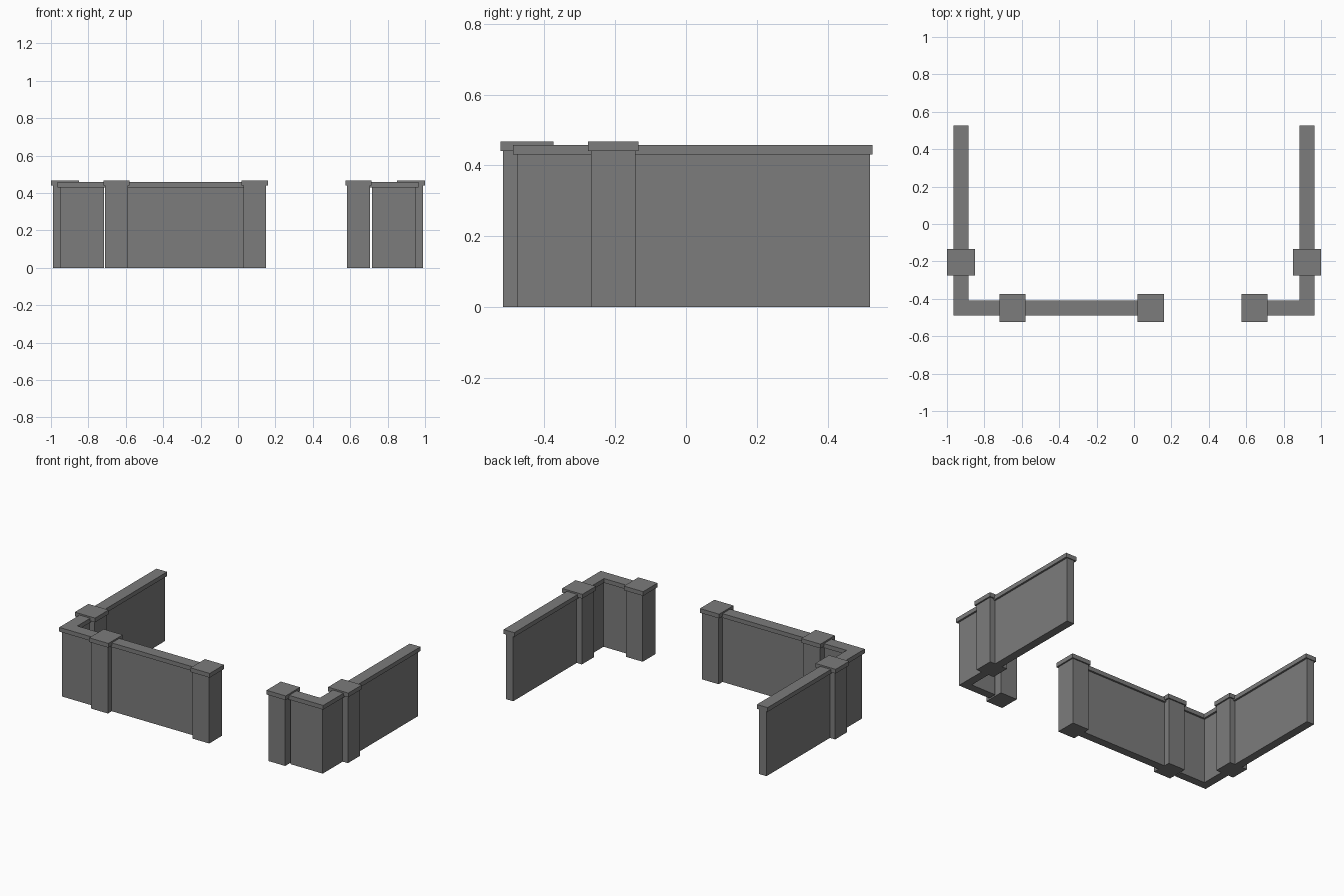
import bpy
import bmesh

cube = bpy.data.objects.get("Cube")
if cube:
    bpy.data.objects.remove(cube, do_unlink=True)

stone = bpy.data.materials.new("dark grey stone")
stone.use_nodes = True
GREY = (0.2, 0.2, 0.2, 1)
stone.diffuse_color = GREY
stone.node_tree.nodes["Principled BSDF"].inputs["Base Color"].default_value = GREY


def prism(name, outline, z0, z1):
    """Extrude a flat outline from z0 up to z1."""
    bm = bmesh.new()
    base = bm.faces.new([bm.verts.new((x, y, z0)) for x, y in outline])
    top = bmesh.ops.extrude_face_region(bm, geom=[base])["geom"]
    verts = [v for v in top if isinstance(v, bmesh.types.BMVert)]
    bmesh.ops.translate(bm, verts=verts, vec=(0, 0, z1 - z0))
    bmesh.ops.recalc_face_normals(bm, faces=bm.faces)
    mesh = bpy.data.meshes.new(name)
    bm.to_mesh(mesh)
    bm.free()
    mesh.materials.append(stone)
    obj = bpy.data.objects.new(name, mesh)
    bpy.context.collection.objects.link(obj)


def block(name, cx, cy, hx, hy, z0, z1):
    prism(name, [(cx - hx, cy - hy), (cx + hx, cy - hy),
                 (cx + hx, cy + hy), (cx - hx, cy + hy)], z0, z1)


def corner(name, side, half, inner_x, back_y, z0, z1):
    """L-shaped run around a front corner; side is -1 (right) or 1 (left)."""
    cx, cy = WALL_X, WALL_Y
    pts = [(inner_x, cy - half), (cx + half, cy - half), (cx + half, back_y),
           (cx - half, back_y), (cx - half, cy + half), (inner_x, cy + half)]
    prism(name, [(side * x, y) for x, y in pts], z0, z1)


def pillar(name, cx, cy, hx, hy):
    block(name, cx, cy, hx, hy, 0, PILLAR_H)
    block(name + "_cap", cx, cy, hx + 0.009, hy + 0.008, PILLAR_H, 0.468)


WALL_X, WALL_Y = 0.925, -0.449
WALL_H, COPING_H, PILLAR_H = 0.43, 0.458, 0.44
WALL_HALF, COPING_HALF = 0.027, 0.039

# Corner walls and side pillars
for side, label in ((-1, "right"), (1, "left")):
    corner(label + "_corner_wall", side, WALL_HALF, 0.717, 0.52, 0, WALL_H)
    corner(label + "_corner_coping", side, COPING_HALF, 0.70, 0.526, WALL_H, COPING_H)
    pillar(label + "_side_pillar", side * 0.925, -0.205, 0.065, 0.063)

# Front wall beside the gateway
block("front_wall", -0.28, WALL_Y, 0.33, WALL_HALF, 0, WALL_H)
block("front_coping", -0.28, WALL_Y, 0.33, COPING_HALF, WALL_H, COPING_H)

# Front pillars
for label, x in (("right_front", -0.65), ("right_gate", 0.09), ("left_gate", 0.645)):
    pillar(label + "_pillar", x, WALL_Y, 0.061, 0.067)
